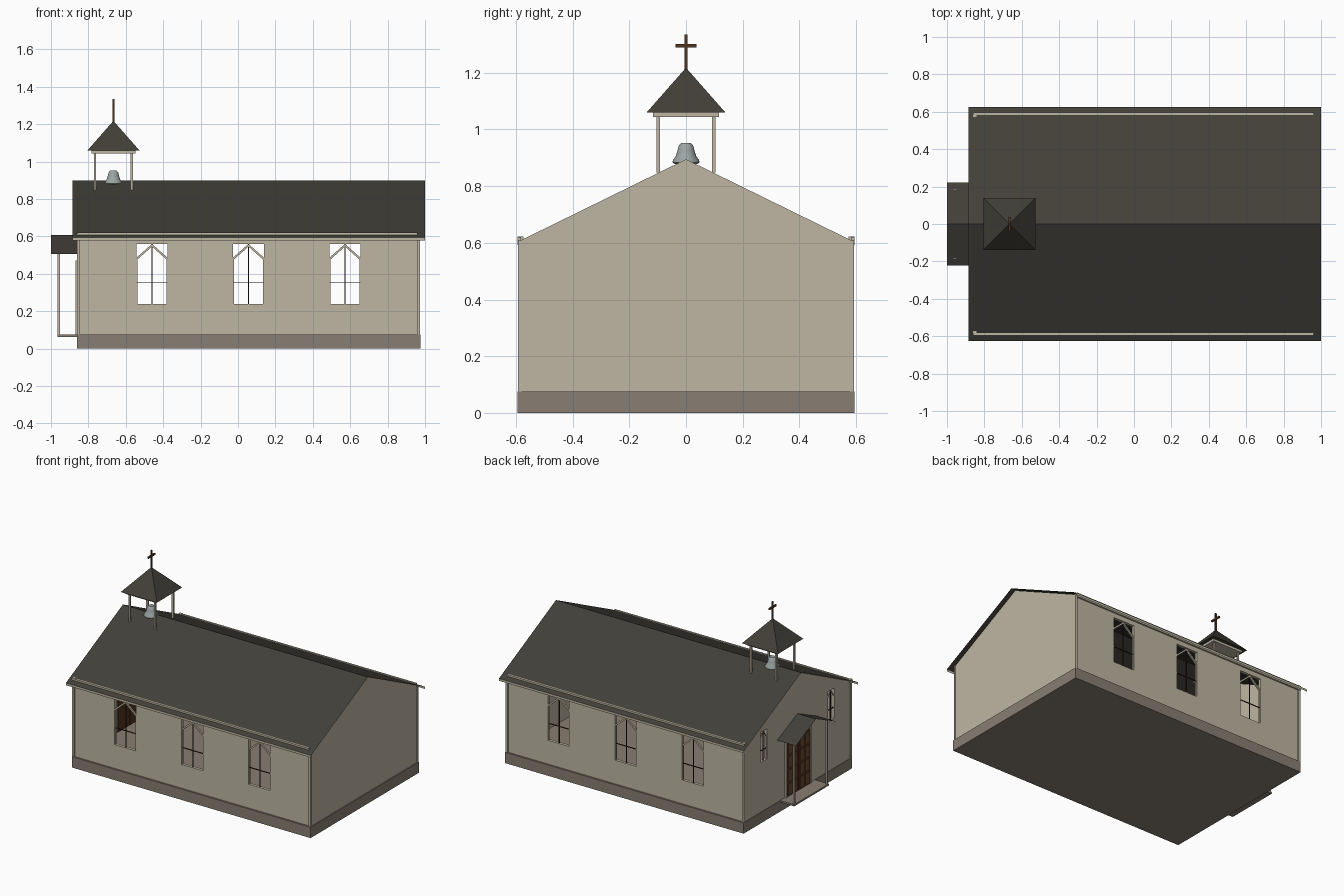
import bpy, bmesh, math
from mathutils import Vector, Matrix

if "Cube" in bpy.data.objects:
    bpy.data.objects.remove(bpy.data.objects["Cube"])


def mat(name, r, g, b):
    m = bpy.data.materials.new(name)
    m.diffuse_color = (r, g, b, 1)
    m.use_nodes = True
    m.node_tree.nodes["Principled BSDF"].inputs["Base Color"].default_value = m.diffuse_color
    return m


WALL = mat("cream_wall", .52, .47, .37)
STONE = mat("stone", .25, .21, .17)
ROOF = mat("dark_roof", .055, .05, .04)
WOOD = mat("brown_wood", .085, .035, .015)
PANEL = mat("light_wood", .15, .07, .03)
DARK = mat("dark_bars", .03, .015, .01)
METAL = mat("bell_metal", .33, .37, .37)


def mesh(name, verts, faces, m):
    me = bpy.data.meshes.new(name)
    me.from_pydata(verts, [], faces)
    bm = bmesh.new()
    bm.from_mesh(me)
    bmesh.ops.recalc_face_normals(bm, faces=bm.faces)
    bm.to_mesh(me)
    bm.free()
    ob = bpy.data.objects.new(name, me)
    bpy.context.collection.objects.link(ob)
    if m:
        me.materials.append(m)
    return ob


def box(name, x0, x1, y0, y1, z0, z1, m):
    v = [(x, y, z) for x in (x0, x1) for y in (y0, y1) for z in (z0, z1)]
    f = [(0, 1, 3, 2), (4, 6, 7, 5), (0, 4, 5, 1), (2, 3, 7, 6), (0, 2, 6, 4), (1, 5, 7, 3)]
    return mesh(name, v, f, m)


def bar(name, a, b, t, m):
    a, b = Vector(a), Vector(b)
    d = b - a
    ob = box(name, -t / 2, t / 2, -t / 2, t / 2, 0, d.length, m)
    ob.data.transform(Matrix.Translation(a) @ d.to_track_quat('Z', 'Y').to_matrix().to_4x4())
    return ob


def prism(name, x0, x1, yz, m):
    n = len(yz)
    v = [(x, y, z) for x in (x0, x1) for y, z in yz]
    f = [tuple(range(n)), tuple(range(n, 2 * n))]
    f += [(i, (i + 1) % n, n + (i + 1) % n, n + i) for i in range(n)]
    return mesh(name, v, f, m)


def cut(ob, cutters):
    for c in cutters:
        mod = ob.modifiers.new("opening", 'BOOLEAN')
        mod.operation = 'DIFFERENCE'
        mod.solver = 'EXACT'
        mod.object = c
    dg = bpy.context.evaluated_depsgraph_get()
    dg.update()
    me = bpy.data.meshes.new_from_object(ob.evaluated_get(dg))
    ob.modifiers.clear()
    ob.data = me
    for c in cutters:
        bpy.data.objects.remove(c)


def window(name, place, u, w, z0, z1):
    """Mullions and pointed head; place maps (u, z) onto the wall."""
    h = z1 - z0
    spring = z0 + h * .75
    bar(name + "_mullion", place(u, z0), place(u, z1), .005, DARK)
    bar(name + "_crossbar", place(u - w, z0 + h * .36), place(u + w, z0 + h * .36), .005, DARK)
    for s in (-1, 1):
        bar(name + "_arch", place(u + s * w, spring), place(u, z1 - .007), w * .13, WALL)
        bar(name + "_jamb", place(u + s * (w - .002), z0), place(u + s * (w - .002), spring), .005, WALL)


# foundation
box("foundation", -.86, .975, -.595, .595, 0, .075, STONE)

# side walls with three windows each
for s, side in ((-1, "front"), (1, "back")):
    y0, y1 = sorted((s * .563, s * .583))
    wall = box(side + "_wall", -.855, .965, y0, y1, .07, .608, WALL)
    xs = (-.46, .056, .572)
    cut(wall, [box("cutter", x - .082, x + .082, y0 - .1, y1 + .1, .24, .56, None) for x in xs])
    for x in xs:
        window(side + "_window", lambda u, z, s=s: (u, s * .575, z), x, .082, .24, .56)
    # frieze poking through the roof, corner boards
    box(side + "_frieze", -.85, .96, *sorted((s * .583, s * .595)), .592, .62, WALL)
    box(side + "_frieze_return", -.862, -.842, *sorted((s * .573, s * .595)), .592, .622, WALL)
    for x in (-.853, .965):
        box(side + "_corner_board", x - .008, x + .008, *sorted((s * .579, s * .592)), .075, .61, WALL)
    # eave fascia
    mesh(side + "_fascia", [(-.885, s * .626, .577), (1, s * .626, .577),
                            (1, s * .626, .593), (-.885, s * .626, .593)], [(0, 1, 2, 3)], WALL)

# gable end walls
gable = [(-.583, .07), (.583, .07), (.583, .609), (0, .895), (-.583, .609)]
prism("rear_gable", .948, .968, gable, WALL)
entry = prism("entry_gable", -.857, -.837, gable, WALL)
cut(entry, [box("cutter", -1, -.7, y - .035, y + .035, .42, .63, None) for y in (-.37, .37)])
for y in (-.37, .37):
    window("entry_window", lambda u, z: (-.85, u, z), y, .035, .42, .63)


# folded sheet roofs
def sheet_roof(name, x0, x1, w, ze, zr):
    v = [(x, y, z) for x in (x0, x1) for y, z in ((-w, ze), (0, zr), (w, ze))]
    mesh(name, v, [(0, 3, 4, 1), (1, 4, 5, 2)], ROOF)


sheet_roof("main_roof", -.885, 1, .626, .593, .899)
sheet_roof("porch_roof", -1, -.857, .222, .505, .607)

# porch
box("porch_floor", -.965, -.855, -.19, .19, .063, .075, STONE)
for y in (-.178, .178):
    box("porch_post", -.964, -.952, y - .006, y + .006, .07, .523, WALL)

# double door with panels
for s in (-1, 1):
    box("door_leaf", -.864, -.832, *sorted((s * .002, s * .13)), .075, .46, WOOD)
    for r in range(4):
        for c in range(2):
            y = s * (.037 + c * .058)
            z = .125 + r * .094
            box("door_panel", -.867, -.862, y - .02, y + .02, z - .037, z + .037, PANEL)
    box("door_jamb", -.868, -.835, *sorted((s * .13, s * .14)), .075, .47, WALL)
box("door_head", -.868, -.835, -.14, .14, .46, .472, WALL)

# belfry
CX = -.666
for dx in (-.098, .098):
    for y in (-.098, .098):
        box("belfry_post", CX + dx - .006, CX + dx + .006, y - .006, y + .006, .848, 1.047, WALL)
box("belfry_plate", CX - .117, CX + .117, -.117, .117, 1.044, 1.061, WALL)
r = .139
mesh("belfry_roof", [(CX - r, -r, 1.06), (CX + r, -r, 1.06), (CX + r, r, 1.06), (CX - r, r, 1.06),
                     (CX, 0, 1.218)],
     [(0, 1, 2, 3), (0, 1, 4), (1, 2, 4), (2, 3, 4), (3, 0, 4)], ROOF)

# bell, a lathed profile
prof = [(.04, .878), (.048, .884), (.046, .892), (.036, .906), (.03, .925), (.026, .942), (.017, .952)]
N = 24
vs = [(CX + q * math.cos(2 * math.pi * i / N), q * math.sin(2 * math.pi * i / N), z)
      for q, z in prof for i in range(N)]
fs = [(k * N + i, k * N + (i + 1) % N, (k + 1) * N + (i + 1) % N, (k + 1) * N + i)
      for k in range(len(prof) - 1) for i in range(N)]
fs += [tuple(range(N)), tuple(range((len(prof) - 1) * N, len(prof) * N))]
bell = mesh("bell", vs, fs, METAL)
bpy.context.view_layer.objects.active = bell
bell.select_set(True)
bpy.ops.object.shade_smooth_by_angle(angle=math.radians(40))

# cross
box("cross_upright", CX - .005, CX + .005, -.005, .005, 1.205, 1.335, WOOD)
box("cross_arm", CX - .005, CX + .005, -.037, .037, 1.29, 1.302, WOOD)
